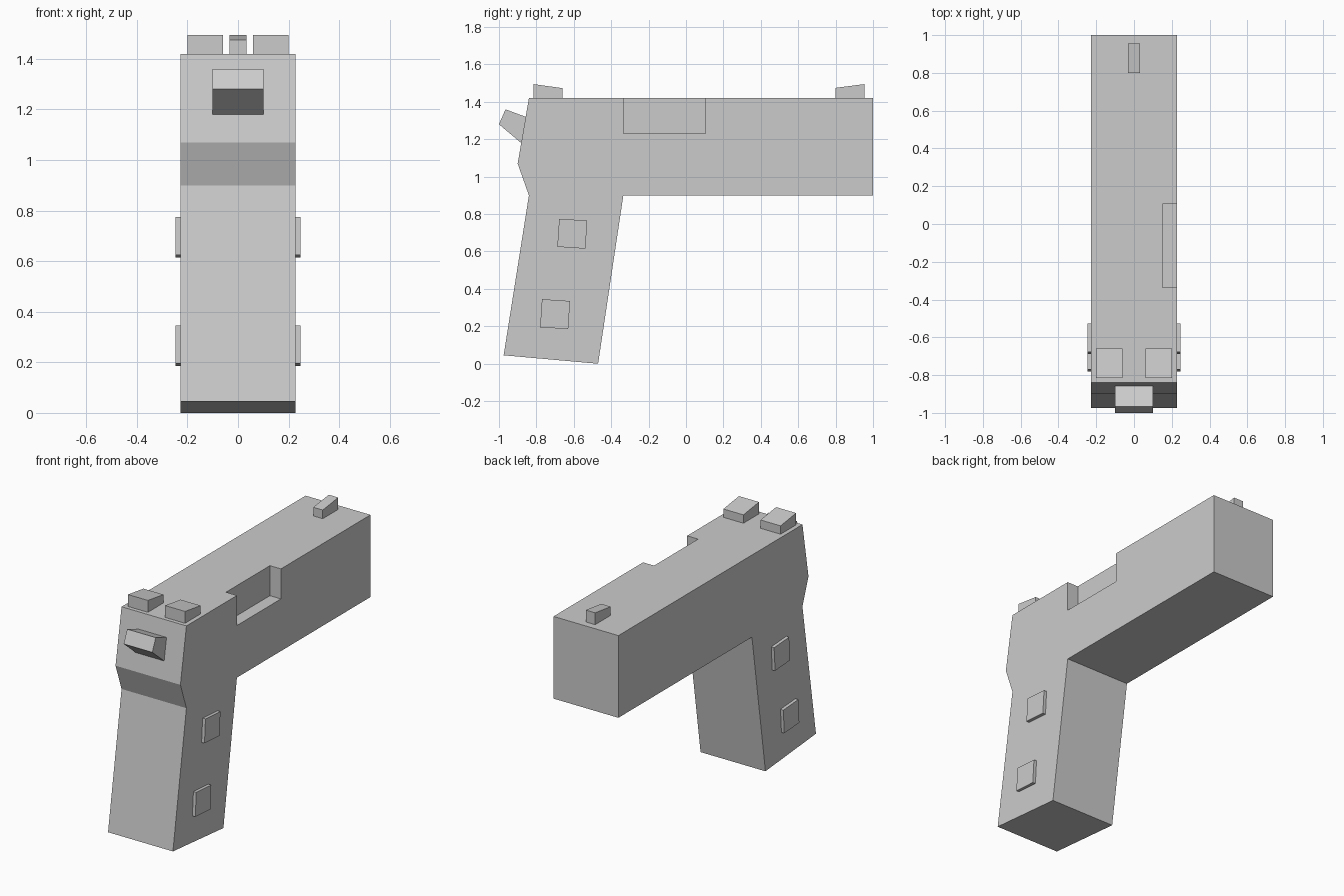
import bpy
import bmesh

cube = bpy.data.objects.get("Cube")
if cube:
    bpy.data.objects.remove(cube, do_unlink=True)

# One flat grey for everything
grey = bpy.data.materials.new("plain_grey")
grey.use_nodes = True
color = (0.6, 0.6, 0.6, 1)
grey.diffuse_color = color
grey.node_tree.nodes["Principled BSDF"].inputs["Base Color"].default_value = color


def extrude_profile(name, profile, x0, x1):
    """Solid made from a side (y, z) profile spanning x0 to x1."""
    bm = bmesh.new()
    face = bm.faces.new([bm.verts.new((x0, y, z)) for y, z in profile])
    result = bmesh.ops.extrude_face_region(bm, geom=[face])
    verts = [v for v in result["geom"] if isinstance(v, bmesh.types.BMVert)]
    bmesh.ops.translate(bm, verts=verts, vec=(x1 - x0, 0, 0))
    bmesh.ops.recalc_face_normals(bm, faces=bm.faces)
    mesh = bpy.data.meshes.new(name)
    bm.to_mesh(mesh)
    bm.free()
    mesh.materials.append(grey)
    obj = bpy.data.objects.new(name, mesh)
    bpy.context.collection.objects.link(obj)
    return obj


HALF = 0.227

# Body: barrel housing and slanted grip in one outline
body = extrude_profile("body", [
    (-0.84, 1.42), (-0.9, 1.07), (-0.84, 0.9), (-0.975, 0.045),
    (-0.47, 0), (-0.335, 0.9), (1, 0.9), (1, 1.42)], -HALF, HALF)

# Side port cut into the upper edge
cutter = extrude_profile("port_cutter", [
    (-0.335, 1.23), (0.105, 1.23), (0.105, 1.6), (-0.335, 1.6)], 0.15, 0.4)
cutter.hide_render = True
cutter.hide_viewport = True
cutter.display_type = "WIRE"
cut = body.modifiers.new("port", "BOOLEAN")
cut.operation = "DIFFERENCE"
cut.solver = "EXACT"
cut.object = cutter

# Rear hammer, its root following the sloped back
extrude_profile("hammer", [
    (-0.965, 1.36), (-0.857, 1.32), (-0.881, 1.18), (-1, 1.28)], -0.1, 0.1)

# Sights
extrude_profile("front_sight", [
    (0.8, 1.42), (0.955, 1.42), (0.955, 1.495), (0.8, 1.475)], -0.033, 0.033)
rear_sight = [(-0.815, 1.42), (-0.66, 1.42), (-0.66, 1.473), (-0.815, 1.495)]

# Paired parts: rear sights and tilted grip pads
for side, sign in (("left", 1), ("right", -1)):
    extrude_profile(f"rear_sight_{side}", rear_sight, sign * 0.06, sign * 0.2)
    for label, y, z in (("upper", -0.608, 0.695), ("lower", -0.7, 0.265)):
        pad = [(y - 0.07, z + 0.08), (y + 0.08, z + 0.07),
               (y + 0.07, z - 0.08), (y - 0.08, z - 0.07)]
        extrude_profile(f"{label}_grip_pad_{side}", pad, sign * HALF, sign * 0.247)
